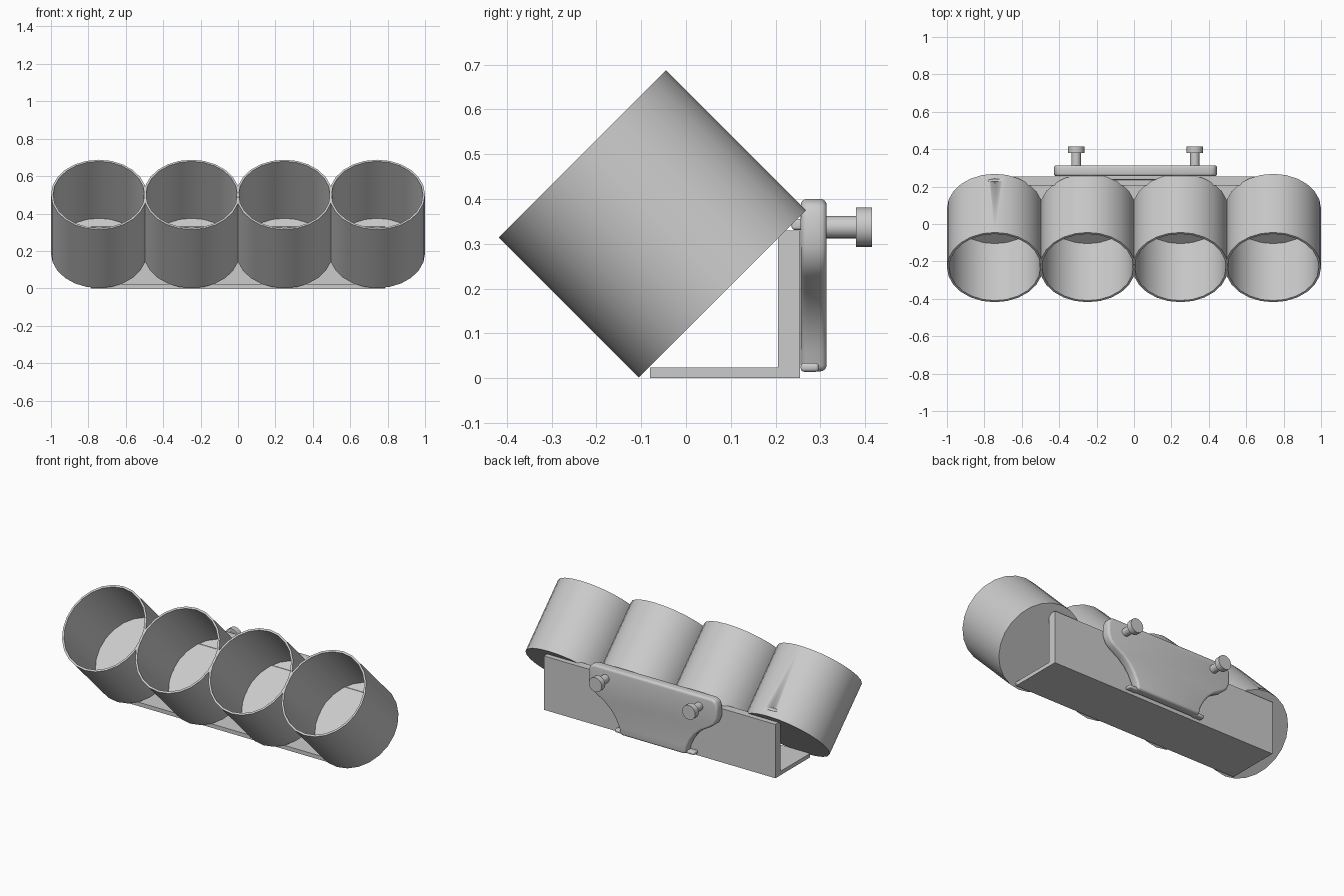
import bpy, bmesh, math
from mathutils import Matrix, Vector

if "Cube" in bpy.data.objects:
    bpy.data.objects.remove(bpy.data.objects["Cube"], do_unlink=True)

COLOUR = (0.6, 0.6, 0.6, 1)
grey = bpy.data.materials.new("light grey")
grey.diffuse_color = COLOUR
grey.use_nodes = True
grey.node_tree.nodes["Principled BSDF"].inputs["Base Color"].default_value = COLOUR


def finish(name, bm, bevel=0.0, angle=35):
    """Turn a bmesh into a shaded grey object."""
    bmesh.ops.recalc_face_normals(bm, faces=bm.faces)
    mesh = bpy.data.meshes.new(name)
    bm.to_mesh(mesh)
    bm.free()
    mesh.materials.append(grey)
    obj = bpy.data.objects.new(name, mesh)
    bpy.context.collection.objects.link(obj)
    bpy.ops.object.select_all(action="DESELECT")
    obj.select_set(True)
    bpy.context.view_layer.objects.active = obj
    if bevel:
        mod = obj.modifiers.new("rounded edges", "BEVEL")
        mod.width, mod.segments = bevel, 4
        mod.angle_limit = math.radians(40)
        bpy.ops.object.modifier_apply(modifier=mod.name)
    bpy.ops.object.shade_smooth_by_angle(angle=math.radians(angle))
    return obj


def lathe(name, profile, matrix, sides):
    """Revolve (radius, height) points around local z."""
    bm = bmesh.new()
    verts = [bm.verts.new((r, 0, h)) for r, h in profile]
    edges = [bm.edges.new(pair) for pair in zip(verts, verts[1:])]
    bmesh.ops.spin(bm, geom=verts + edges, cent=(0, 0, 0), axis=(0, 0, 1),
                   angle=math.tau, steps=sides)
    bmesh.ops.remove_doubles(bm, verts=bm.verts, dist=1e-5)
    bm.transform(matrix)
    return finish(name, bm)


def extrude_outline(name, points, direction, bevel=0.0):
    """Solid made by sweeping a flat outline along a direction."""
    bm = bmesh.new()
    face = bm.faces.new([bm.verts.new(p) for p in points])
    new = bmesh.ops.extrude_face_region(bm, geom=[face])["geom"]
    bmesh.ops.translate(bm, vec=Vector(direction),
                        verts=[g for g in new if isinstance(g, bmesh.types.BMVert)])
    return finish(name, bm, bevel)


def box(name, low, high, bevel=0.0):
    (x0, y0, z0), (x1, y1, z1) = low, high
    corners = [(x0, y0, z0), (x1, y0, z0), (x1, y1, z0), (x0, y1, z0)]
    return extrude_outline(name, corners, (0, 0, z1 - z0), bevel)


# Four open cups leaning forward
R, WIDTH, DEPTH, WALL = 0.264, 0.256, 0.4425, 0.012
SPACING = (2 - 2 * WIDTH) / 3
cup_profile = [(0, 0), (R, 0), (R, DEPTH), (R - WALL, DEPTH), (R - WALL, WALL), (0, WALL)]
cups = []
for i in range(4):
    place = (Matrix.Translation(((i - 1.5) * SPACING, 0.0815, 0.188))
             @ Matrix.Rotation(math.radians(45), 4, "X")
             @ Matrix.Diagonal((WIDTH / R, 1, 1, 1)))
    cups.append(lathe(f"cup_{i + 1}", cup_profile, place, 24))

# Small nick on the back of the first cup
bm = bmesh.new()
bmesh.ops.create_uvsphere(bm, u_segments=16, v_segments=8, radius=1,
                          matrix=Matrix.Translation((-1.5 * SPACING, 0.235, 0.407))
                          @ Matrix.Diagonal((0.045, 0.01, 0.01, 1)))
cutter = finish("nick_cutter", bm)
nick = cups[0].modifiers.new("nick", "BOOLEAN")
nick.operation, nick.object = "DIFFERENCE", cutter
bpy.context.view_layer.objects.active = cups[0]
bpy.ops.object.modifier_apply(modifier=nick.name)
bpy.data.objects.remove(cutter, do_unlink=True)

# L-shaped bracket under and behind the cups
HALF = 0.785
section = [(-0.08, 0), (0.255, 0), (0.255, 0.33), (0.205, 0.33), (0.205, 0.024), (-0.08, 0.024)]
extrude_outline("angle_bracket", [(-HALF, y, z) for y, z in section], (2 * HALF, 0, 0))

# Clamp plate with curved shoulders narrowing to the foot
MID = 0.008
side = [(0.22, 0.015), (0.23, 0.06), (0.255, 0.11), (0.285, 0.15), (0.33, 0.19),
        (0.39, 0.225), (0.42, 0.25), (0.437, 0.29), (0.437, 0.36), (0.425, 0.39), (0.40, 0.40)]
outline = [(MID + x, z) for x, z in side] + [(MID - x, z) for x, z in reversed(side)]
extrude_outline("clamp_plate", [(x, 0.256, z) for x, z in outline], (0, 0.058, 0), 0.014)
box("clamp_lip", (MID - 0.3, 0.236, 0.331), (MID + 0.3, 0.27, 0.355), 0.006)

# Foot tabs and thumb screws, one of each per side
screw_profile = [(0, 0), (0.025, 0), (0.025, 0.08), (0.044, 0.08), (0.044, 0.115), (0, 0.115)]
for label, s in (("left", 1), ("right", -1)):
    xs = sorted((MID + s * 0.2, MID + s * 0.27))
    box(f"foot_tab_{label}", (xs[0], 0.256, 0.014), (xs[1], 0.297, 0.034), 0.008)
    place = Matrix.Translation((MID + s * 0.317, 0.30, 0.337)) @ Matrix.Rotation(-math.pi / 2, 4, "X")
    lathe(f"thumb_screw_{label}", screw_profile, place, 20)
